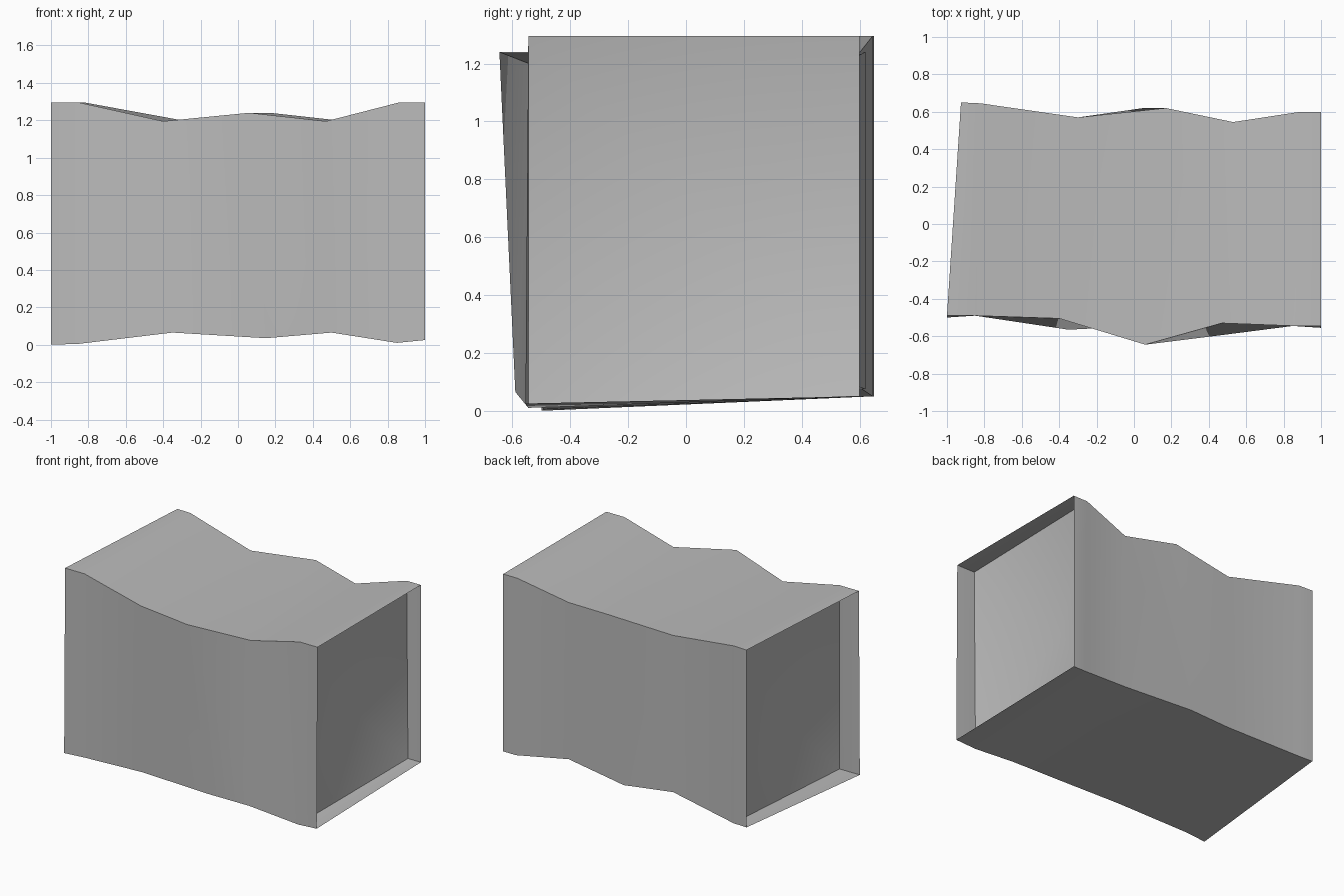
import bpy
import bmesh
from mathutils import Vector

# Remove only the default object
default_object = bpy.data.objects.get("Cube")
if default_object:
    bpy.data.objects.remove(default_object, do_unlink=True)

# The single plain grey
grey = bpy.data.materials.new("plain_grey")
grey.use_nodes = True
grey_value = (0.5, 0.5, 0.5, 1)
grey.diffuse_color = grey_value
grey.node_tree.nodes["Principled BSDF"].inputs["Base Color"].default_value = grey_value

# Four long corner edges of the wavy sleeve, each running from -x to +x
front_bottom = [(-1, -.5, 0), (-.85, -.49, .005), (-.35, -.565, .065), (.15, -.54, .035),
                (.5, -.59, .065), (.85, -.545, .01), (1, -.555, .025)]
back_bottom = [(-.925, .65, .05), (-.82, .645, .05), (-.3, .57, .1), (.05, .62, .075),
               (.53, .545, .1), (.9, .6, .05), (1, .6, .05)]
back_top = [(-.925, .65, 1.295), (-.82, .645, 1.295), (-.3, .57, 1.2), (.17, .62, 1.24),
            (.53, .545, 1.2), (.89, .6, 1.295), (1, .6, 1.295)]
front_top = [(-1, -.49, 1.295), (-.85, -.49, 1.295), (-.4, -.505, 1.195), (.06, -.645, 1.24),
             (.47, -.53, 1.195), (.86, -.545, 1.295), (1, -.545, 1.295)]
rails = [front_bottom, back_bottom, back_top, front_top]
sections = [[Vector(p) for p in section] for section in zip(*rails)]


def finish(bm, name):
    """Turn a bmesh into a grey object, smooth apart from its sharp edges."""
    mesh = bpy.data.meshes.new(name)
    bm.to_mesh(mesh)
    bm.free()
    mesh.materials.append(grey)
    obj = bpy.data.objects.new(name, mesh)
    bpy.context.collection.objects.link(obj)
    bpy.ops.object.select_all(action="DESELECT")
    obj.select_set(True)
    bpy.context.view_layer.objects.active = obj
    bpy.ops.object.shade_smooth_by_angle()
    return obj


def build_sleeve():
    """Skin the open tube between neighbouring sections."""
    bm = bmesh.new()
    rings = [[bm.verts.new(p) for p in section] for section in sections]
    for ring, following in zip(rings, rings[1:]):
        for i in range(len(ring)):
            j = (i + 1) % len(ring)
            bm.faces.new((ring[i], following[i], following[j], ring[j]))
    bm.normal_update()
    # Make the top face point up, so that every wall points outward
    for face in bm.faces:
        if face.normal.dot(face.calc_center_median() - Vector((face.calc_center_median().x, 0, .65))) < 0:
            face.normal_flip()
    return finish(bm, "wavy_sleeve")


def build_end_panel(name, section, apex, outward):
    """Close the sleeve with a recessed panel that dips to an inner point."""
    bm = bmesh.new()
    ring = [bm.verts.new(p) for p in section]
    tip = bm.verts.new(apex)
    for i in range(len(ring)):
        face = bm.faces.new((ring[i], ring[(i + 1) % len(ring)], tip))
        face.normal_update()
        if face.normal.x * outward < 0:
            face.normal_flip()
    return finish(bm, name)


build_sleeve()
build_end_panel("left_end_panel", sections[-2], (.7, .12, .61), 1)
build_end_panel("right_end_panel", sections[1], (-.71, -.05, .5), -1)
